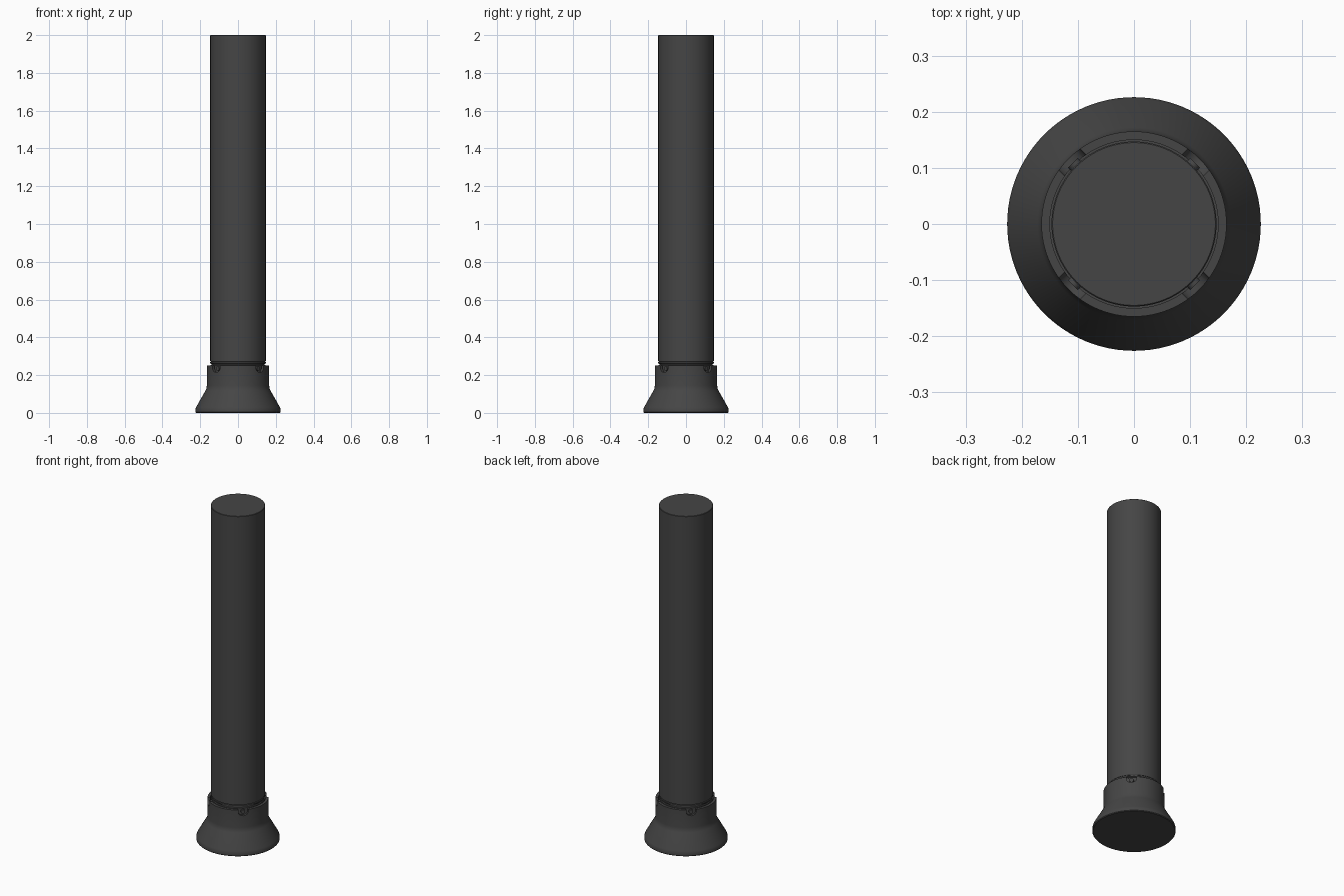
import bpy, bmesh, math
from mathutils import Matrix

cube = bpy.data.objects.get("Cube")
if cube:
    bpy.data.objects.remove(cube, do_unlink=True)

SEGMENTS = 96

dark = bpy.data.materials.new("dark_grey")
dark.use_nodes = True
colour = (0.06, 0.06, 0.06, 1)
dark.diffuse_color = colour
dark.node_tree.nodes["Principled BSDF"].inputs["Base Color"].default_value = colour


def add_object(name, bm):
    bmesh.ops.recalc_face_normals(bm, faces=bm.faces)
    mesh = bpy.data.meshes.new(name)
    bm.to_mesh(mesh)
    bm.free()
    obj = bpy.data.objects.new(name, mesh)
    bpy.context.collection.objects.link(obj)
    mesh.materials.append(dark)
    return obj


def lathe(name, profile):
    """Spin (radius, height) points about z; both ends lie on the axis."""
    bm = bmesh.new()
    verts = [bm.verts.new((r, 0, z)) for r, z in profile]
    edges = [bm.edges.new(pair) for pair in zip(verts, verts[1:])]
    bmesh.ops.spin(bm, geom=verts + edges, axis=(0, 0, 1), cent=(0, 0, 0),
                   angle=math.tau, steps=SEGMENTS, use_duplicate=False)
    bmesh.ops.remove_doubles(bm, verts=bm.verts, dist=0.0001)
    return add_object(name, bm)


def smooth(obj):
    bpy.ops.object.select_all(action="DESELECT")
    obj.select_set(True)
    bpy.context.view_layer.objects.active = obj
    bpy.ops.object.shade_smooth_by_angle(angle=math.radians(30))


# Flared foot with a hollow socket collar
foot = lathe("flared_foot", [
    (0, 0), (0.222, 0), (0.226, 0.004), (0.226, 0.018), (0.222, 0.03),
    (0.172, 0.118), (0.167, 0.13), (0.165, 0.145), (0.165, 0.25),
    (0.15, 0.25), (0.15, 0.18), (0, 0.18)])

# Four rounded slots cut into the collar on the diagonals
bm = bmesh.new()
half, top, bend = 0.027, 0.27, 0.235
outline = [(-half, top), (half, top)]
outline += [(half * math.cos(a), bend - 0.02 * math.sin(a))
            for a in (math.pi * i / 12 for i in range(13))]
for i in range(4):
    turn = Matrix.Rotation(math.radians(45 + 90 * i), 4, "Z")
    face = bm.faces.new([bm.verts.new(turn @ Matrix.Translation((0.12, 0, 0))
                                      @ Matrix.Translation((0, y, z)).translation)
                         for y, z in outline])
    extruded = bmesh.ops.extrude_face_region(bm, geom=[face])["geom"]
    new_verts = [v for v in extruded if isinstance(v, bmesh.types.BMVert)]
    direction = turn.to_3x3().col[0] * 0.08
    bmesh.ops.translate(bm, verts=new_verts, vec=direction)
    bmesh.ops.recalc_face_normals(bm, faces=bm.faces)
cutter = add_object("slot_cutter", bm)
cutter.hide_render = True
cutter.hide_viewport = True
cut = foot.modifiers.new("slots", "BOOLEAN")
cut.operation = "DIFFERENCE"
cut.solver = "EXACT"
cut.object = cutter
bpy.context.view_layer.objects.active = foot
foot.select_set(True)
bpy.ops.object.modifier_apply(modifier=cut.name)
bpy.data.objects.remove(cutter, do_unlink=True)
smooth(foot)

# Neck ring that sits in the socket below the tube
neck = lathe("neck_ring", [
    (0, 0.18), (0.145, 0.18), (0.145, 0.252), (0.141, 0.255),
    (0.141, 0.259), (0.147, 0.262), (0.147, 0.269), (0.142, 0.272), (0, 0.272)])
smooth(neck)

# Long solid tube
tube = lathe("tube", [(0, 0.272), (0.145, 0.272), (0.147, 0.275),
                      (0.147, 1.998), (0.145, 2), (0, 2)])
smooth(tube)

# Small locking pins seated in the slots
for i in range(4):
    angle = math.radians(45 + 90 * i)
    bm = bmesh.new()
    place = (Matrix.Rotation(angle, 4, "Z") @ Matrix.Translation((0.147, 0, 0.234))
             @ Matrix.Rotation(math.pi / 2, 4, "Y"))
    bmesh.ops.create_cone(bm, cap_ends=True, segments=24, radius1=0.012,
                          radius2=0.012, depth=0.014, matrix=place)
    smooth(add_object(f"locking_pin_{i + 1}", bm))
